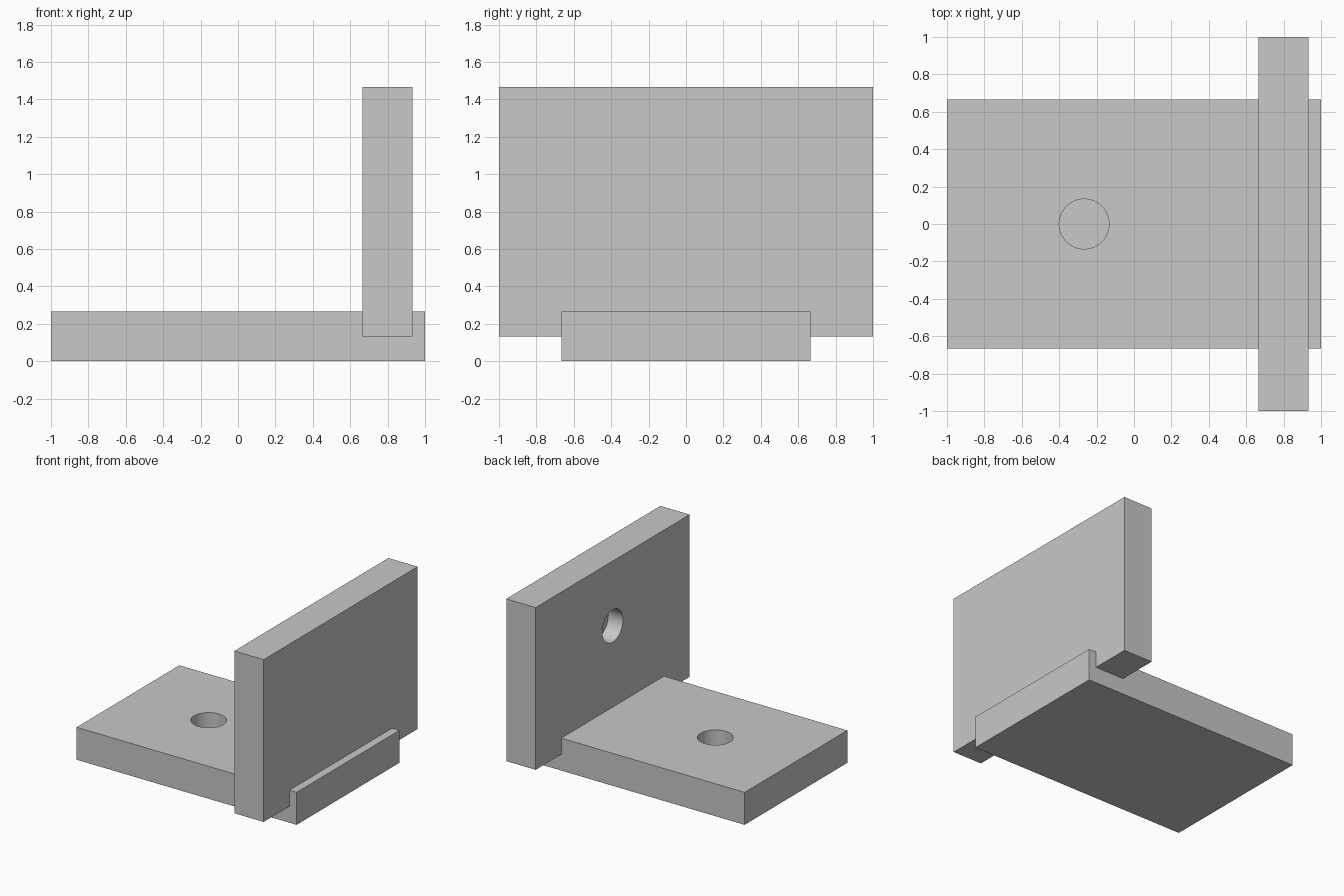
import bpy
import math

cube = bpy.data.objects.get("Cube")
if cube:
    bpy.data.objects.remove(cube, do_unlink=True)

# One plain grey for the whole bracket
GREY = (0.58, 0.58, 0.58, 1.0)
grey = bpy.data.materials.new("light_grey")
grey.use_nodes = True
grey.diffuse_color = GREY
grey.node_tree.nodes["Principled BSDF"].inputs["Base Color"].default_value = GREY

UNIT = 2 / 15          # every dimension is a multiple of this module
RADIUS = UNIT          # hole radius
DEPTH = UNIT           # blind holes reach half way through each plate


def plate(name, low, high):
    """Box between two opposite corners, given in modules."""
    center = [(a + b) / 2 * UNIT for a, b in zip(low, high)]
    bpy.ops.mesh.primitive_cube_add(size=1, location=center)
    obj = bpy.context.object
    obj.name = name
    obj.scale = [(b - a) * UNIT for a, b in zip(low, high)]
    bpy.ops.object.transform_apply(location=False, rotation=False, scale=True)
    obj.data.materials.append(grey)
    return obj


def blind_hole(obj, mouth, rotation):
    """Cut a flat-bottomed round hole centred on a point of the surface."""
    bpy.ops.mesh.primitive_cylinder_add(
        vertices=64, radius=RADIUS, depth=2 * DEPTH,
        location=[c * UNIT for c in mouth], rotation=rotation)
    cutter = bpy.context.object
    cutter.name = "hole_cutter"
    cutter.hide_render = True
    cutter.data.materials.append(grey)
    cut = obj.modifiers.new("hole", 'BOOLEAN')
    cut.operation = 'DIFFERENCE'
    cut.solver = 'EXACT'
    cut.object = cutter
    bpy.ops.object.select_all(action='DESELECT')
    obj.select_set(True)
    bpy.context.view_layer.objects.active = obj
    bpy.ops.object.modifier_apply(modifier=cut.name)
    bpy.data.objects.remove(cutter, do_unlink=True)
    bpy.ops.object.shade_smooth_by_angle(angle=math.radians(30))


# Flat base with a hole in its top
base = plate("base_plate", (-7.5, -5, 0), (7.5, 5, 2))
blind_hole(base, (-2, 0, 2), (0, 0, 0))

# Upright plate sunk half way into the base, with a hole in its inner face
upright = plate("upright_plate", (5, -7.5, 1), (7, 7.5, 11))
blind_hole(upright, (5, 0, 7), (0, math.pi / 2, 0))
